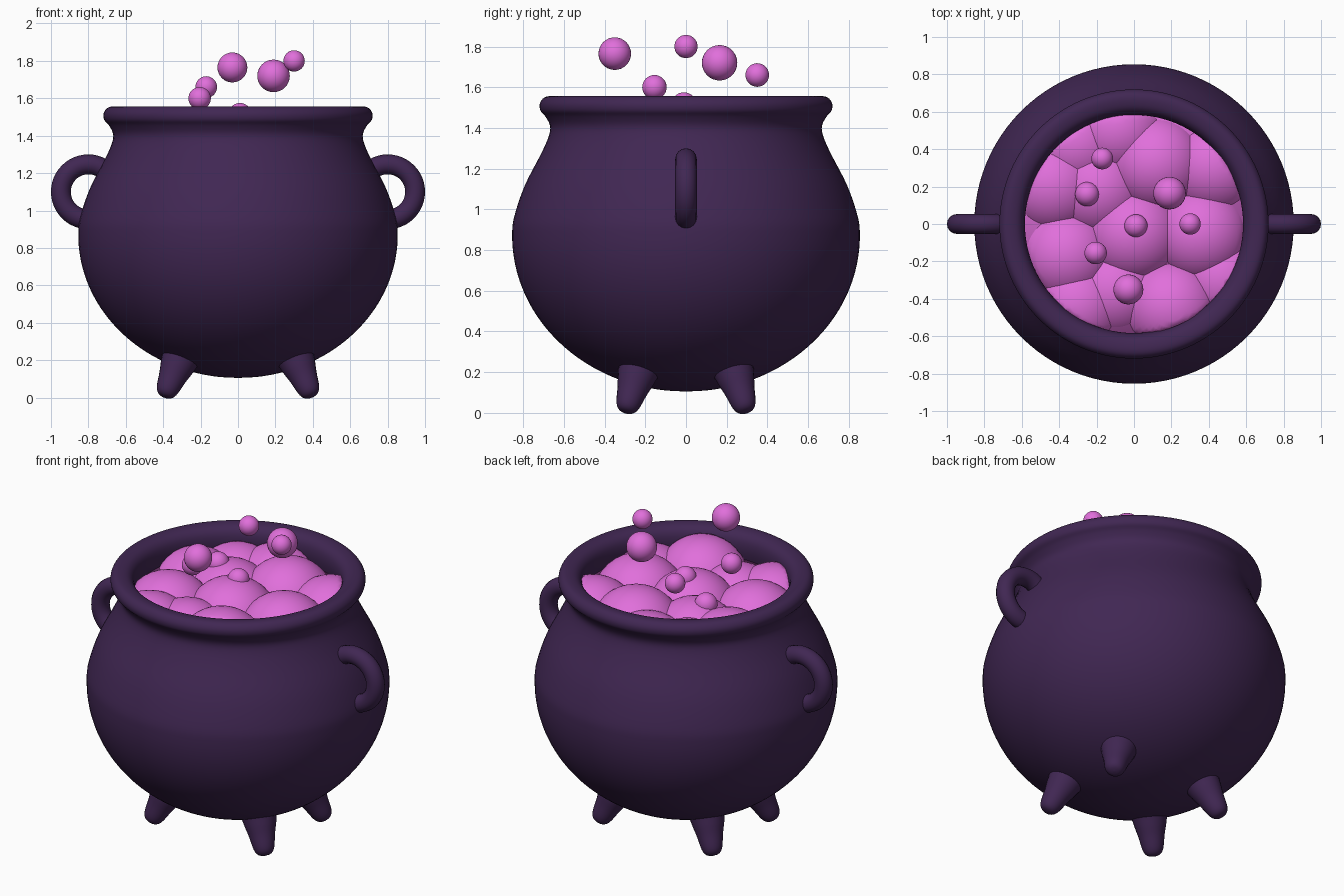
import bpy, bmesh, math
from mathutils import Vector, Matrix

cube = bpy.data.objects.get("Cube")
if cube:
    bpy.data.objects.remove(cube, do_unlink=True)


def make_material(name, rgb):
    mat = bpy.data.materials.new(name)
    mat.use_nodes = True
    mat.diffuse_color = (*rgb, 1)
    bsdf = mat.node_tree.nodes["Principled BSDF"]
    bsdf.inputs["Base Color"].default_value = (*rgb, 1)
    bsdf.inputs["Roughness"].default_value = 0.6
    return mat


iron = make_material("dark purple iron", (0.052, 0.02, 0.086))
potion = make_material("pink potion", (0.75, 0.16, 0.71))


def finish(bm, name, mat):
    bmesh.ops.recalc_face_normals(bm, faces=bm.faces)
    for face in bm.faces:
        face.smooth = True
    mesh = bpy.data.meshes.new(name)
    bm.to_mesh(mesh)
    bm.free()
    mesh.materials.append(mat)
    obj = bpy.data.objects.new(name, mesh)
    bpy.context.collection.objects.link(obj)
    return obj


def smooth_path(points, steps=4):
    """Catmull-Rom curve through the points."""
    pts = [Vector(p) for p in points]
    ext = [pts[0]] + pts + [pts[-1]]
    out = []
    for a, b, c, d in zip(ext, ext[1:], ext[2:], ext[3:]):
        for i in range(steps):
            t = i / steps
            out.append(0.5 * (2 * b + (c - a) * t + (2 * a - 5 * b + 4 * c - d) * t ** 2
                              + (3 * b - a - 3 * c + d) * t ** 3))
    return out + [pts[-1]]


def lathe(profile, sides):
    """Spin a (radius, height) profile around z."""
    bm = bmesh.new()
    verts = [bm.verts.new((p[0], 0, p[1])) for p in profile]
    edges = [bm.edges.new(pair) for pair in zip(verts, verts[1:])]
    bmesh.ops.spin(bm, geom=verts + edges, cent=(0, 0, 0), axis=(0, 0, 1),
                   angle=math.tau, steps=sides, use_merge=False)
    bmesh.ops.remove_doubles(bm, verts=bm.verts, dist=0.0005)
    return bm


def bowl(radius, depth, middle, count):
    """Lower half of an ellipse, from the bottom to the widest point."""
    angles = [math.pi / 2 * i / count for i in range(count + 1)]
    return [(radius * math.sin(a), middle - depth * math.cos(a)) for a in angles]


# Pot: round belly, pinched neck, rolled lip and inner wall
neck_and_lip = [(0.845, 0.96), (0.793, 1.115), (0.711, 1.275), (0.674, 1.36),
                (0.668, 1.41), (0.69, 1.455), (0.715, 1.485), (0.718, 1.52),
                (0.697, 1.549), (0.66, 1.556), (0.615, 1.542), (0.588, 1.5),
                (0.586, 1.42), (0.62, 1.28), (0.69, 1.1)]
outer = bowl(0.854, 0.765, 0.87, 12)
inner = bowl(0.75, 0.66, 0.87, 10)[::-1]
finish(lathe(smooth_path(outer + neck_and_lip + inner), 96), "cauldron_pot", iron)


# Ring handles
def ring(name, centre, major, minor, around=48, sides=16):
    bm = bmesh.new()
    circle = bmesh.ops.create_circle(
        bm, segments=sides, radius=minor,
        matrix=Matrix.Translation((major, 0, 0)))["verts"]
    edges = list({e for v in circle for e in v.link_edges})
    bmesh.ops.spin(bm, geom=circle + edges, cent=(0, 0, 0), axis=(0, 1, 0),
                   angle=math.tau, steps=around, use_merge=False)
    # the section lies flat, so turn it upright along the sweep
    bmesh.ops.remove_doubles(bm, verts=bm.verts, dist=0.0005)
    bmesh.ops.translate(bm, verts=bm.verts, vec=centre)
    return finish(bm, name, iron)


def upright_ring(name, centre, major, minor):
    angles = [math.tau * i / 16 for i in range(17)]
    bm = lathe([(major + minor * math.cos(a), minor * math.sin(a)) for a in angles], 48)
    bmesh.ops.rotate(bm, verts=bm.verts, cent=(0, 0, 0),
                     matrix=Matrix.Rotation(math.pi / 2, 3, "X"))
    bmesh.ops.translate(bm, verts=bm.verts, vec=centre)
    return finish(bm, name, iron)


for side, sx in (("left", 1), ("right", -1)):
    upright_ring(side + "_handle", (sx * 0.8, 0, 1.1), 0.147, 0.053)

# Four splayed, tapered feet with rounded tips
foot_profile = smooth_path([(0, 0), (0.035, 0.008), (0.058, 0.04), (0.075, 0.12),
                            (0.095, 0.2), (0.1, 0.27), (0, 0.3)])
for depth, sy in (("front", -1), ("back", 1)):
    for side, sx in (("left", 1), ("right", -1)):
        tip = Vector((sx * 0.395, sy * 0.297, 0.003))
        top = Vector((sx * 0.27, sy * 0.205, 0.3))
        bm = lathe(foot_profile, 24)
        turn = Vector((0, 0, 1)).rotation_difference(top - tip).to_matrix()
        bmesh.ops.rotate(bm, verts=bm.verts, cent=(0, 0, 0), matrix=turn)
        bmesh.ops.translate(bm, verts=bm.verts, vec=tip)
        finish(bm, f"{depth}_{side}_foot", iron)


# Frothy potion: overlapping domes held inside the neck
def add_ball(bm, centre, radius, segments=32):
    return bmesh.ops.create_uvsphere(bm, u_segments=segments, v_segments=segments // 2,
                                     radius=radius,
                                     matrix=Matrix.Translation(centre))["verts"]


froth = [(0, -0.06, 1.53), (-0.36, -0.17, 1.51), (-0.43, 0.2, 1.5), (-0.3, 0.42, 1.48),
         (-0.08, 0.5, 1.5), (0.12, 0.32, 1.54), (0.43, 0.3, 1.51), (0.36, -0.06, 1.53),
         (0.48, -0.3, 1.48), (0.2, -0.45, 1.54), (-0.3, -0.44, 1.5),
         (-0.1, -0.36, 1.48), (-0.19, 0.18, 1.5)]
bm = bmesh.new()
for x, y, crest in froth:
    add_ball(bm, (x, y, crest - 0.27), 0.27, 48)
for v in bm.verts:
    reach = v.co.xy.length
    if reach > 0.59:
        v.co.xy *= 0.59 / reach
finish(bm, "potion_froth", potion)

# Potion filling below the froth
finish(lathe([(0, 1.1), (0.6, 1.1), (0.592, 1.4), (0, 1.4)], 64), "potion_filling", potion)

# Rising bubbles: x, y, z, radius
bubbles = [(-0.03, -0.35, 1.765, 0.08), (0.3, 0, 1.8, 0.057), (0.19, 0.165, 1.72, 0.087),
           (-0.17, 0.35, 1.66, 0.058), (-0.205, -0.155, 1.6, 0.06),
           (0.01, -0.01, 1.513, 0.062), (-0.25, 0.16, 1.48, 0.065)]
for number, (x, y, z, radius) in enumerate(bubbles, 1):
    bm = bmesh.new()
    add_ball(bm, (x, y, z), radius)
    finish(bm, f"bubble_{number}", potion)
